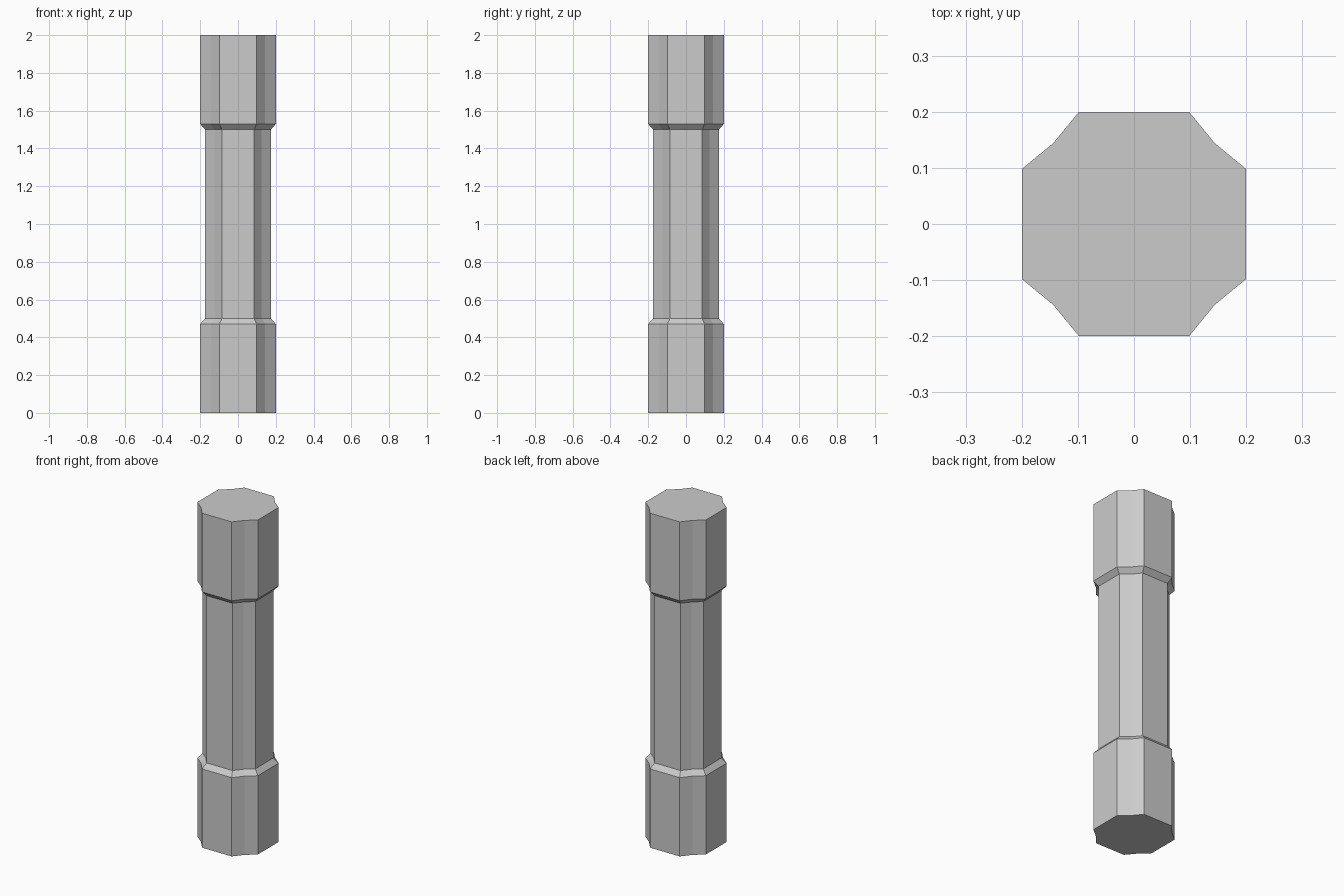
import bpy, bmesh
from mathutils import Matrix

if "Cube" in bpy.data.objects:
    bpy.data.objects.remove(bpy.data.objects["Cube"])

# Quarter of the notched-octagon section, turned four times
QUARTER = [(0.2, 0.098), (0.144, 0.144), (0.098, 0.2)]
SECTION = []
for k in range(4):
    for x, y in QUARTER:
        for _ in range(k):
            x, y = -y, x
        SECTION.append((x, y))

# (height, section scale) up the column
LEVELS = [(0, 1), (0.471, 1), (0.5, 0.87), (1.5, 0.87), (1.529, 1), (2, 1)]

bm = bmesh.new()
rings = [[bm.verts.new((x * s, y * s, z)) for x, y in SECTION] for z, s in LEVELS]
n = len(SECTION)

# Column sides and collars
for a, b in zip(rings, rings[1:]):
    for i in range(n):
        j = (i + 1) % n
        bm.faces.new((a[i], a[j], b[j], b[i]))

# End caps
bm.faces.new(rings[0][::-1])
bm.faces.new(rings[-1])

mesh = bpy.data.meshes.new("column")
bm.to_mesh(mesh)
bm.free()
bpy.context.collection.objects.link(bpy.data.objects.new("column", mesh))
